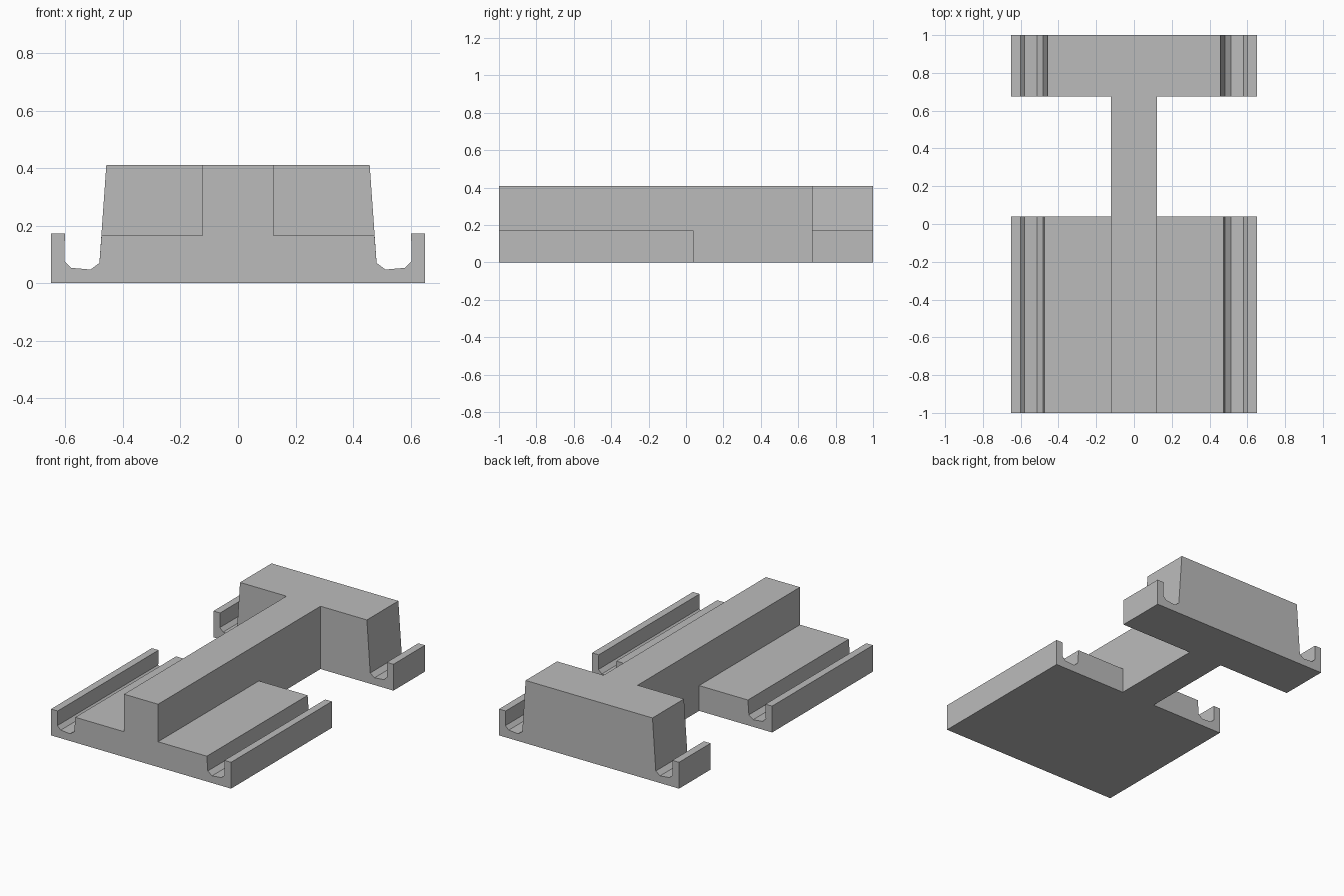
import bpy
import bmesh

cube = bpy.data.objects.get("Cube")
if cube:
    bpy.data.objects.remove(cube, do_unlink=True)

# Single flat grey
GREY = (0.5, 0.5, 0.5, 1.0)
grey = bpy.data.materials.new("plain grey")
grey.use_nodes = True
grey.diffuse_color = GREY
grey.node_tree.nodes["Principled BSDF"].inputs["Base Color"].default_value = GREY

TOP, SHELF, LIP = 0.41, 0.165, 0.172
HALF_WIDTH, SPINE = 0.65, 0.123
FRONT_END, BACK_START = 0.04, 0.675

# Outer lip and rounded channel, from the outer bottom corner inwards
CHANNEL = [(HALF_WIDTH, 0), (HALF_WIDTH, LIP), (0.602, LIP), (0.604, 0.076),
           (0.58, 0.053), (0.513, 0.047), (0.482, 0.07)]
# Low shelf with the central spine rising from it
SHELF_EDGE = [(0.475, SHELF), (SPINE, SHELF), (SPINE, TOP)]
# Full-height sloping wall
WALL_EDGE = [(0.458, TOP)]


def extrude_profile(name, half, y0, y1):
    """Mirror a half profile across x = 0 and extrude it along y."""
    outline = half + [(-x, z) for x, z in reversed(half)]
    bm = bmesh.new()
    face = bm.faces.new([bm.verts.new((x, y0, z)) for x, z in outline])
    moved = bmesh.ops.extrude_face_region(bm, geom=[face], use_keep_orig=True)["geom"]
    verts = [v for v in moved if isinstance(v, bmesh.types.BMVert)]
    bmesh.ops.translate(bm, verts=verts, vec=(0, y1 - y0, 0))
    bmesh.ops.recalc_face_normals(bm, faces=bm.faces)
    mesh = bpy.data.meshes.new(name)
    bm.to_mesh(mesh)
    bm.free()
    mesh.materials.append(grey)
    obj = bpy.data.objects.new(name, mesh)
    bpy.context.collection.objects.link(obj)
    return obj


# Long stepped section, connecting spine, and tall end block
extrude_profile("front_stepped_base", CHANNEL + SHELF_EDGE, -1, FRONT_END)
extrude_profile("connecting_spine", [(SPINE, 0), (SPINE, TOP)], FRONT_END, BACK_START)
extrude_profile("back_end_block", CHANNEL + WALL_EDGE, BACK_START, 1)
